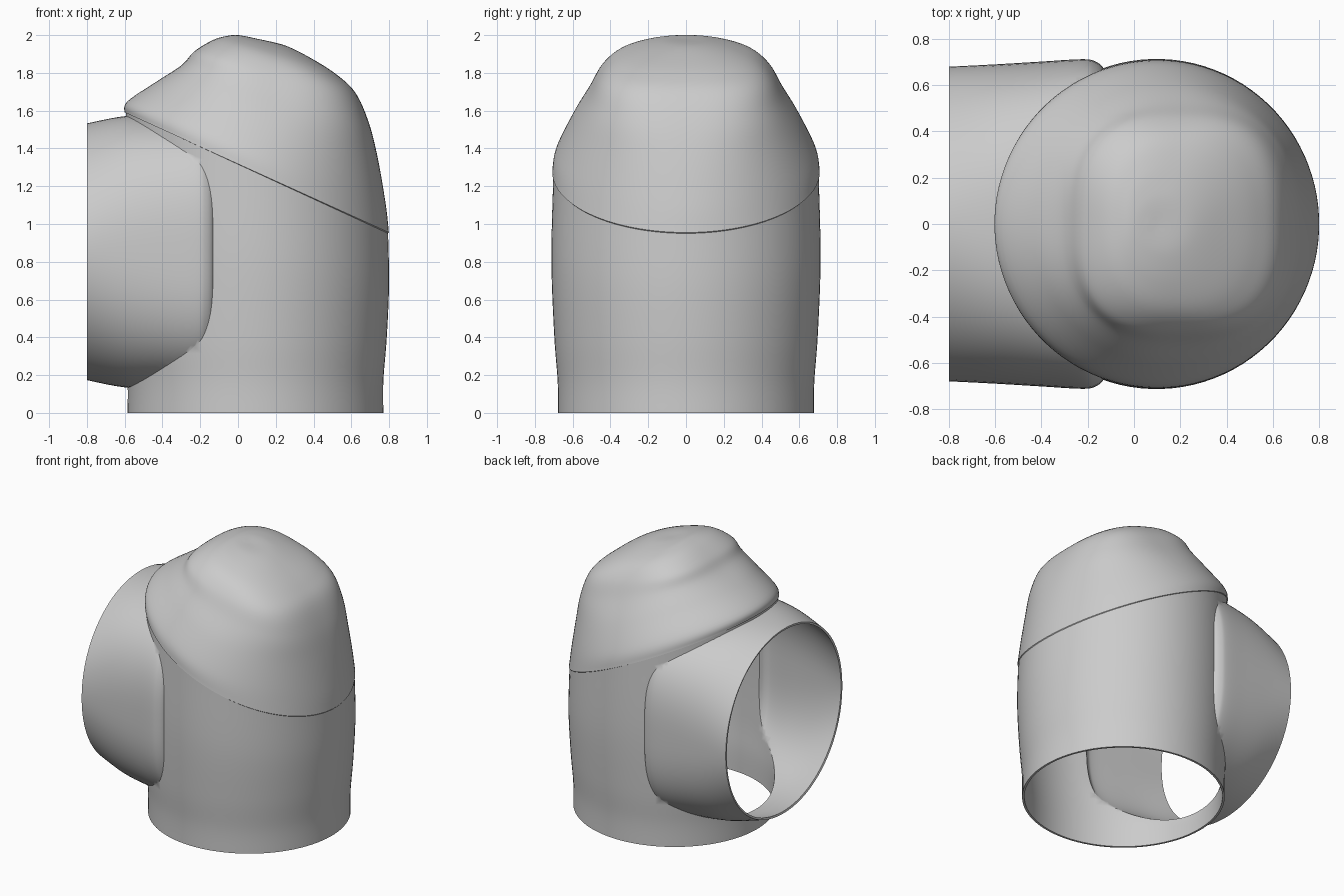
import bpy, bmesh, math

if "Cube" in bpy.data.objects:
    bpy.data.objects.remove(bpy.data.objects["Cube"], do_unlink=True)

SEGMENTS = 96
STEPS = 6

grey = bpy.data.materials.new("plain_grey")
grey.use_nodes = True
grey.diffuse_color = (0.6, 0.6, 0.6, 1)
grey.node_tree.nodes["Principled BSDF"].inputs["Base Color"].default_value = (0.6, 0.6, 0.6, 1)


def smooth_rows(rows):
    """Catmull-Rom interpolation of ring parameters."""
    out = []
    last = len(rows) - 1
    for i in range(last):
        a, b, c, d = rows[max(i - 1, 0)], rows[i], rows[i + 1], rows[min(i + 2, last)]
        for s in range(STEPS):
            t = s / STEPS
            out.append([0.5 * (2 * q + (r - p) * t + (2 * p - 5 * q + 4 * r - w) * t ** 2
                               + (3 * q - p - 3 * r + w) * t ** 3)
                        for p, q, r, w in zip(a, b, c, d)])
    return out + [list(rows[-1])]


def rounded(t, power):
    """Point on a unit superellipse."""
    c, s = math.cos(t), math.sin(t)
    return (math.copysign(abs(c) ** (2 / power), c), math.copysign(abs(s) ** (2 / power), s))


def loft(name, rings):
    """Closed solid through a list of point rings."""
    bm = bmesh.new()
    loops = [[bm.verts.new(p) for p in ring] for ring in rings]
    for a, b in zip(loops, loops[1:]):
        for i in range(SEGMENTS):
            j = (i + 1) % SEGMENTS
            bm.faces.new((a[i], a[j], b[j], b[i]))
    bm.faces.new(loops[0])
    bm.faces.new(loops[-1])
    bmesh.ops.recalc_face_normals(bm, faces=bm.faces)
    mesh = bpy.data.meshes.new(name)
    bm.to_mesh(mesh)
    bm.free()
    mesh.materials.append(grey)
    obj = bpy.data.objects.new(name, mesh)
    bpy.context.collection.objects.link(obj)
    return obj


angles = [2 * math.pi * (i + 0.5) / SEGMENTS for i in range(SEGMENTS)]


def body_ring(row):
    left, right, half_y, power, z_left, z_right = row
    ring = []
    for t in angles:
        u, v = rounded(t, power)
        f = (u + 1) / 2
        ring.append((left + (right - left) * f, half_y * v, z_left + (z_right - z_left) * f))
    return ring


def arm_ring(row):
    x, half_y, half_z, power = row
    return [(x, half_y * u, 0.853 + half_z * v) for u, v in (rounded(t, power) for t in angles)]


# Upright tube: left x, right x, half depth, roundness, left z, right z
tube = [
    (-0.585, 0.77, 0.677, 2, 0, 0),
    (-0.585, 0.77, 0.68, 2, 0.17, 0.17),
    (-0.6, 0.788, 0.698, 2, 0.42, 0.4),
    (-0.605, 0.8, 0.713, 2, 0.95, 0.68),
    (-0.594, 0.795, 0.702, 2, 1.59, 0.95),
]
# Slanted cap, from the seam up to a squarish dome
cap = [
    (-0.602, 0.799, 0.708, 2, 1.592, 0.955),
    (-0.585, 0.783, 0.69, 2, 1.65, 1.1),
    (-0.43, 0.742, 0.605, 2.15, 1.755, 1.34),
    (-0.3, 0.695, 0.52, 2.5, 1.84, 1.53),
    (-0.23, 0.625, 0.455, 2.8, 1.915, 1.69),
    (-0.13, 0.53, 0.375, 2.6, 1.975, 1.785),
    (-0.05, 0.4, 0.26, 2.4, 1.997, 1.87),
    (0, 0.25, 0.13, 2.1, 2, 1.945),
    (0.06, 0.1, 0.02, 2, 1.99, 1.98),
]
shell = loft("hollow_elbow_shell", [body_ring(r) for r in smooth_rows(tube) + smooth_rows(cap)])

# Side arm: x, half depth, half height, roundness
arm_rows = [
    (-0.8, 0.68, 0.68, 2.05),
    (-0.6, 0.69, 0.718, 2.4),
    (-0.4, 0.702, 0.722, 2.7),
    (-0.23, 0.712, 0.72, 2.9),
    (-0.17, 0.704, 0.7, 2.9),
    (-0.13, 0.67, 0.65, 2.9),
    (-0.12, 0.6, 0.58, 2.9),
]
arm = loft("arm_helper", [arm_ring(r) for r in smooth_rows(arm_rows)])

# Join tube and arm into one skin
bpy.context.view_layer.objects.active = shell
shell.select_set(True)
union = shell.modifiers.new("join_arm", "BOOLEAN")
union.operation = "UNION"
union.solver = "EXACT"
union.object = arm
bpy.ops.object.modifier_apply(modifier=union.name)
bpy.data.objects.remove(arm, do_unlink=True)

# Open the foot and the arm mouth
bm = bmesh.new()
bm.from_mesh(shell.data)
ends = [f for f in bm.faces
        if all(v.co.z < 0.001 for v in f.verts) or all(v.co.x < -0.799 for v in f.verts)]
bmesh.ops.delete(bm, geom=ends, context="FACES")
bmesh.ops.remove_doubles(bm, verts=bm.verts, dist=0.0005)
bm.to_mesh(shell.data)
bm.free()

# Thin wall
wall = shell.modifiers.new("wall", "SOLIDIFY")
wall.thickness = 0.015
wall.offset = -1
bpy.ops.object.modifier_apply(modifier=wall.name)
bpy.ops.object.shade_smooth_by_angle(angle=math.radians(40))
